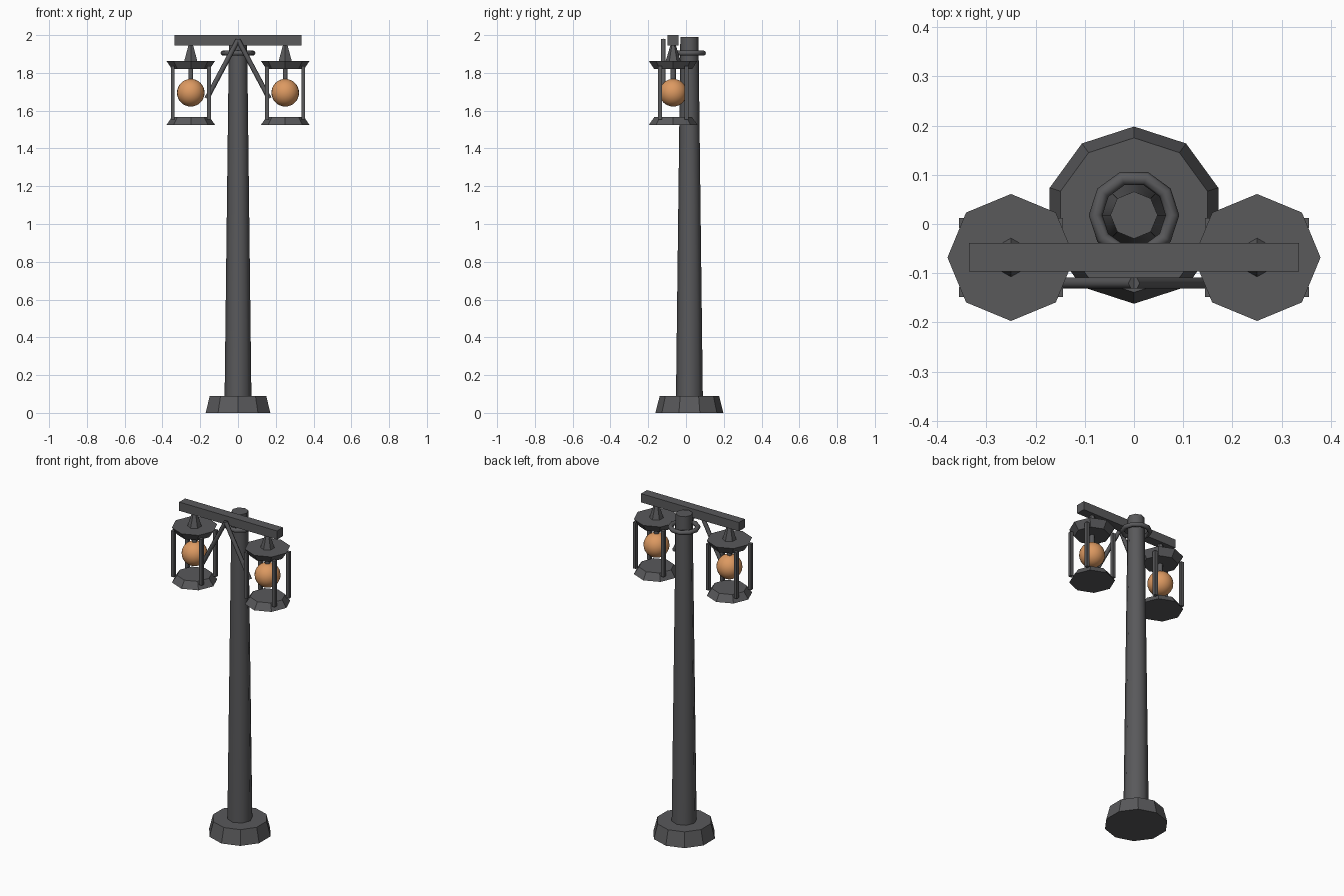
import bpy
from math import pi, radians
from mathutils import Vector

cube = bpy.data.objects.get("Cube")
if cube:
    bpy.data.objects.remove(cube, do_unlink=True)


def material(name, color):
    m = bpy.data.materials.new(name)
    m.use_nodes = True
    m.diffuse_color = color
    m.node_tree.nodes["Principled BSDF"].inputs["Base Color"].default_value = color
    return m


iron = material("dark iron", (0.1, 0.1, 0.105, 1))
glow = material("orange glow", (0.72, 0.32, 0.12, 1))


def finish(name, mat=iron, smooth=None):
    ob = bpy.context.object
    ob.name = name
    ob.data.materials.append(mat)
    if smooth:
        bpy.ops.object.shade_smooth_by_angle(angle=radians(smooth))
    return ob


def taper(name, x, y, z0, z1, r0, r1, sides, smooth=None):
    """Upright frustum from z0 to z1."""
    bpy.ops.mesh.primitive_cone_add(vertices=sides, radius1=r0, radius2=r1,
                                    depth=z1 - z0, location=(x, y, (z0 + z1) / 2))
    return finish(name, smooth=smooth)


def box(name, center, size):
    bpy.ops.mesh.primitive_cube_add(size=1, location=center)
    bpy.context.object.scale = size
    return finish(name)


def rod(name, a, b, radius):
    """Six-sided bar between two points."""
    a, b = Vector(a), Vector(b)
    bpy.ops.mesh.primitive_cylinder_add(vertices=6, radius=radius, depth=(b - a).length,
                                        location=(a + b) / 2)
    bpy.context.object.rotation_euler = (b - a).to_track_quat("Z", "Y").to_euler()
    return finish(name, smooth=65)


POLE_Y, ARM_Y, BRACE_Y = 0.018, -0.068, -0.12

# Foot, tapered pole and the loose collar ring near its top
taper("foot", 0, POLE_Y, 0, 0.09, 0.18, 0.157, 10)
taper("pole", 0, POLE_Y, 0.09, 1.99, 0.071, 0.048, 8, smooth=50)
bpy.ops.mesh.primitive_torus_add(major_segments=10, minor_segments=8, major_radius=0.078,
                                 minor_radius=0.014, location=(0, POLE_Y, 1.905))
finish("collar_ring", smooth=60)

# Cross beam
box("cross_beam", (0, ARM_Y, 1.973), (0.67, 0.058, 0.054))

for side, s in (("left", 1), ("right", -1)):
    x = s * 0.25

    # Diagonal brace
    rod(f"{side}_brace", (0, BRACE_Y, 1.975), (s * 0.165, BRACE_Y, 1.665), 0.013)

    # Lantern hood, hanger and floor
    taper(f"{side}_hanger", x, ARM_Y, 1.862, 1.947, 0.04, 0.014, 6)
    taper(f"{side}_lantern_hood", x, ARM_Y, 1.82, 1.864, 0.1, 0.129, 8)
    taper(f"{side}_lantern_floor", x, ARM_Y, 1.524, 1.566, 0.129, 0.1, 8)

    # Four corner posts
    for i in (-1, 1):
        for j in (-1, 1):
            box(f"{side}_lantern_post", (x + i * 0.096, ARM_Y + j * 0.07, 1.695),
                (0.02, 0.02, 0.285))

    # Hanging bulb
    rod(f"{side}_bulb_stem", (x, ARM_Y, 1.74), (x, ARM_Y, 1.83), 0.015)
    bpy.ops.mesh.primitive_uv_sphere_add(segments=24, ring_count=16, radius=0.073,
                                         location=(x, ARM_Y, 1.695))
    finish(f"{side}_bulb", glow, smooth=60)
